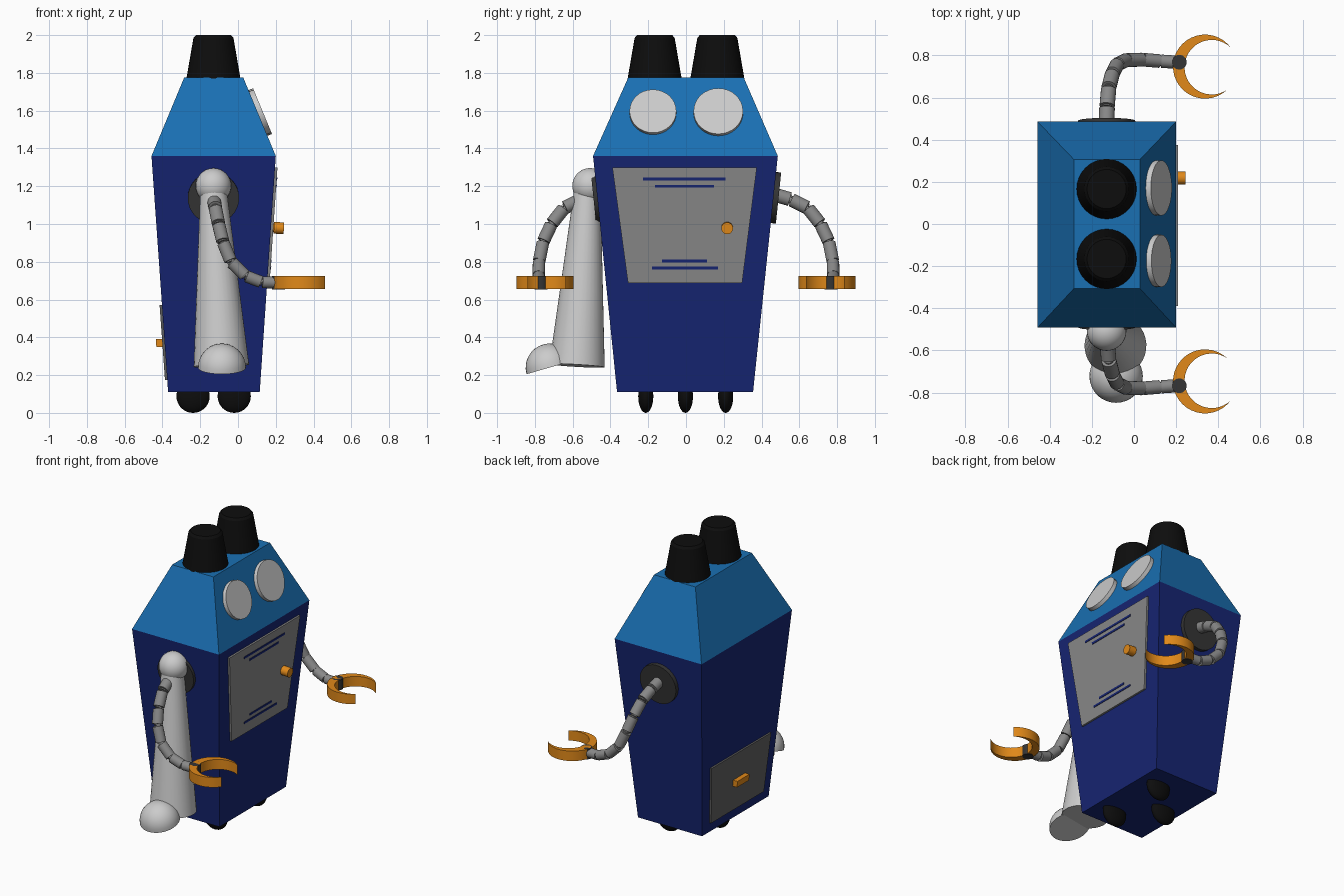
import bpy, bmesh
from math import sin, cos, pi, atan2, radians
from mathutils import Vector, Matrix

if "Cube" in bpy.data.objects:
    bpy.data.objects.remove(bpy.data.objects["Cube"])


def material(name, r, g, b):
    m = bpy.data.materials.new(name)
    m.diffuse_color = (r, g, b, 1)
    m.use_nodes = True
    m.node_tree.nodes["Principled BSDF"].inputs["Base Color"].default_value = m.diffuse_color
    return m


NAVY = material("navy", 0.008, 0.018, 0.17)
BLUE = material("blue", 0.01, 0.16, 0.45)
BLACK = material("black", 0.004, 0.004, 0.004)
DARK = material("dark_grey", 0.035, 0.035, 0.035)
MID = material("mid_grey", 0.25, 0.25, 0.25)
HATCH = material("hatch_grey", 0.12, 0.12, 0.12)
ORANGE = material("orange", 0.75, 0.25, 0.01)


def finish(name, bm, mat=None, smooth=False):
    bmesh.ops.recalc_face_normals(bm, faces=bm.faces)
    me = bpy.data.meshes.new(name)
    bm.to_mesh(me)
    bm.free()
    ob = bpy.data.objects.new(name, me)
    bpy.context.collection.objects.link(ob)
    if mat:
        me.materials.append(mat)
    if smooth:
        bpy.ops.object.select_all(action='DESELECT')
        ob.select_set(True)
        bpy.context.view_layer.objects.active = ob
        bpy.ops.object.shade_smooth_by_angle(angle=radians(35))
    return ob


def loft(name, low, high, mat=None, smooth=False):
    """Solid between two matching outlines."""
    bm = bmesh.new()
    a = [bm.verts.new(p) for p in low]
    b = [bm.verts.new(p) for p in high]
    n = len(a)
    bm.faces.new(a)
    bm.faces.new(b)
    for i in range(n):
        j = (i + 1) % n
        bm.faces.new((a[i], a[j], b[j], b[i]))
    return finish(name, bm, mat, smooth)


def rect(x0, x1, y0, y1, z):
    return [(x0, y0, z), (x1, y0, z), (x1, y1, z), (x0, y1, z)]


def tube(name, p, q, r1, r2, mat=None, segs=32):
    """Cylinder or cone from p to q."""
    p, q = Vector(p), Vector(q)
    d = q - p
    mtx = Matrix.Translation((p + q) / 2) @ d.to_track_quat('Z', 'Y').to_matrix().to_4x4()
    bm = bmesh.new()
    bmesh.ops.create_cone(bm, cap_ends=True, segments=segs, radius1=r1, radius2=r2,
                          depth=d.length, matrix=mtx)
    return finish(name, bm, mat, True)


def ball(name, c, size, mat=None):
    bm = bmesh.new()
    bmesh.ops.create_uvsphere(bm, u_segments=32, v_segments=16, radius=1,
                              matrix=Matrix.Translation(c) @ Matrix.Diagonal((*size, 1)))
    return finish(name, bm, mat, True)


def front_x(z):
    return 0.115 + (z - 0.11) * 0.068


def rear_x(z):
    return -0.37 - (z - 0.11) * 0.072


def plate(name, wall, low, high, out, mat, sink=0.01):
    """Thin panel on a slanted wall; low and high are (y0, y1, z)."""
    pts = [(low[0], low[2]), (low[1], low[2]), (high[1], high[2]), (high[0], high[2])]
    s = 1 if out > 0 else -1
    return loft(name, [(wall(z) - s * sink, y, z) for y, z in pts],
                [(wall(z) + out, y, z) for y, z in pts], mat)


# body and head
loft("body", rect(-0.37, 0.115, -0.365, 0.355, 0.11), rect(-0.458, 0.20, -0.492, 0.486, 1.36), NAVY)
loft("head", rect(-0.458, 0.20, -0.492, 0.486, 1.36), rect(-0.285, 0.028, -0.306, 0.306, 1.775), BLUE)

# top caps and eyes
slope = Vector((0.415, 0, 0.172)).normalized()
for side, y, r in (("right", -0.175, 0.124), ("left", 0.171, 0.131)):
    hat_y = -0.166 if y < 0 else 0.166
    tube(side + "_top_cap", (-0.13, hat_y, 1.77), (-0.13, hat_y, 1.985), 0.143, 0.106, BLACK)
    tube(side + "_top_cap_rim", (-0.13, hat_y, 1.985), (-0.13, hat_y, 2.0), 0.106, 0.093, BLACK)
    c = Vector((0.104, y, 1.587))
    tube(side + "_eye", c - slope * 0.01, c + slope * 0.028, r, r)

# door with trim lines and knob
plate("door", front_x, (-0.307, 0.297, 0.687), (-0.39, 0.375, 1.30), 0.013, MID)
for i, (y0, y1, z) in enumerate(((-0.227, 0.21, 1.238), (-0.163, 0.148, 1.2),
                                 (-0.127, 0.112, 0.804), (-0.18, 0.17, 0.767))):
    plate(f"door_line_{i}", front_x, (y0, y1, z - 0.007), (y0, y1, z + 0.007), 0.016, NAVY)
tube("knob_stem", (0.17, 0.218, 0.98), (0.215, 0.218, 0.98), 0.023, 0.023, ORANGE)
tube("knob", (0.19, 0.218, 0.98), (0.243, 0.218, 0.977), 0.031, 0.031, ORANGE)

# rear hatch with handle
plate("rear_hatch", rear_x, (-0.29, 0.28, 0.175), (-0.33, 0.315, 0.57), -0.012, HATCH)
plate("hatch_handle", rear_x, (-0.065, 0.065, 0.35), (-0.065, 0.065, 0.392), -0.045, ORANGE)

# feet
for i, (x, y) in enumerate(((-0.02, -0.213), (-0.02, 0.21), (-0.238, -0.003))):
    ball(f"wheel_{i}", (x, y, 0.088), (0.088, 0.04, 0.088), BLACK)

# arms
path = [(-0.13, 0.47, 1.155), (-0.128, 0.555, 1.13), (-0.12, 0.645, 1.085), (-0.103, 0.712, 1.0),
        (-0.08, 0.757, 0.905), (-0.037, 0.778, 0.80), (0.04, 0.78, 0.725), (0.125, 0.773, 0.692),
        (0.20, 0.768, 0.69)]


def arc(cx, r, tip, n=28):
    """Left-hand arc from the upper tip round to the lower tip."""
    a = atan2(tip[1], tip[0] - cx)
    return [(cx + r * cos(a + (2 * pi - 2 * a) * i / n), r * sin(a + (2 * pi - 2 * a) * i / n))
            for i in range(n + 1)]


tip = (0.452, 0.1)
outer, inner = arc(0.337, 0.152, tip), arc(0.3695, 0.1295, tip)

for side, s in (("left", 1), ("right", -1)):
    pts = [Vector((x, s * y, z)) for x, y, z in path]
    n = Vector((0, s, -0.104)).normalized()
    c = Vector((-0.13, s * 0.464, 1.14))
    tube(side + "_shoulder", c - n * 0.02, c + n * 0.026, 0.136, 0.136, DARK)
    for i, (p, q) in enumerate(zip(pts, pts[1:])):
        r = 0.037 - 0.0008 * i
        tube(f"{side}_arm_core_{i}", p, q, 0.022, 0.022, MID, 16)
        tube(f"{side}_arm_segment_{i}", p.lerp(q, 0.06), p.lerp(q, 0.94), r, r, MID, 20)
    tube(side + "_wrist", (0.215, s * 0.768, 0.654), (0.215, s * 0.768, 0.724), 0.035, 0.035, DARK)
    # claw: crescent strip turned slightly, built as a ring of quads
    bm = bmesh.new()
    turn = radians(-5)
    rows = []
    for o, k in zip(outer, inner):
        row = []
        for (x, y), z in ((o, 0.656), (k, 0.656), (k, 0.724), (o, 0.724)):
            x -= 0.337
            px, py = x * cos(turn) - y * sin(turn), x * sin(turn) + y * cos(turn)
            row.append(bm.verts.new((0.337 + px, s * (0.747 + py), z)))
        rows.append(row)
    for a, b in zip(rows, rows[1:]):
        for i in range(4):
            j = (i + 1) % 4
            bm.faces.new((a[i], a[j], b[j], b[i]))
    bmesh.ops.remove_doubles(bm, verts=bm.verts, dist=0.0005)
    finish(side + "_claw", bm, ORANGE, True)

# hanging side leg: ball joint, cone and half-dome toe
ball("leg_joint", (-0.13, -0.508, 1.202), (0.094, 0.094, 0.094))
tube("leg_cone", (-0.13, -0.522, 1.18), (-0.088, -0.577, 0.25), 0.07, 0.147)
bm = bmesh.new()
bmesh.ops.create_uvsphere(bm, u_segments=32, v_segments=16, radius=0.127)
bmesh.ops.bisect_plane(bm, geom=bm.verts[:] + bm.edges[:] + bm.faces[:], plane_co=(0, 0, 0),
                       plane_no=(0, 0, 1), clear_inner=True)
bmesh.ops.holes_fill(bm, edges=[e for e in bm.edges if e.is_boundary])
bmesh.ops.transform(bm, verts=bm.verts,
                    matrix=Matrix.Translation((-0.085, -0.722, 0.24)) @ Matrix.Rotation(radians(16), 4, 'X'))
finish("leg_toe", bm, None, True)
